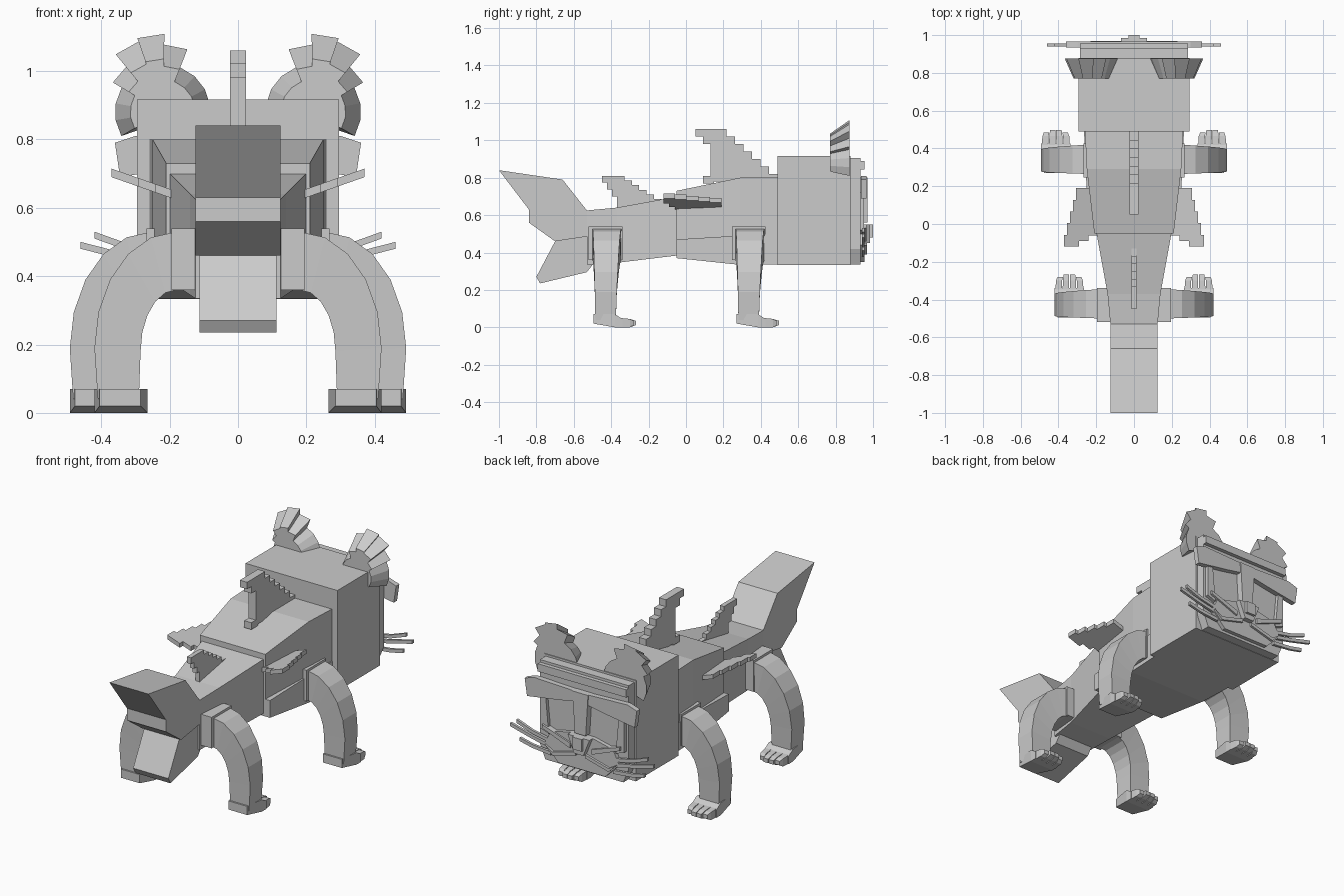
import bpy, bmesh
from math import radians, cos, sin

default_cube = bpy.data.objects.get("Cube")
if default_cube:
    bpy.data.objects.remove(default_cube, do_unlink=True)

grey = bpy.data.materials.new("plain grey")
grey.use_nodes = True
grey.diffuse_color = (.6, .6, .6, 1)
grey.node_tree.nodes["Principled BSDF"].inputs["Base Color"].default_value = grey.diffuse_color


def loft(name, rings):
    """Skin a closed solid through rings of equal point count."""
    bm = bmesh.new()
    loops = [[bm.verts.new(point) for point in ring] for ring in rings]
    for near, far in zip(loops, loops[1:]):
        for i in range(len(near)):
            bm.faces.new((near[i - 1], near[i], far[i], far[i - 1]))
    bm.faces.new(loops[0])
    bm.faces.new(loops[-1])
    bmesh.ops.recalc_face_normals(bm, faces=bm.faces)
    mesh = bpy.data.meshes.new(name)
    bm.to_mesh(mesh)
    bm.free()
    mesh.materials.append(grey)
    bpy.context.collection.objects.link(bpy.data.objects.new(name, mesh))


def across(name, profile, half_width):
    """Extrude a (y, z) profile evenly to both sides of the middle."""
    loft(name, [[(x, y, z) for y, z in profile] for x in (-half_width, half_width)])


def along(name, profile, front, back, sign=1):
    """Extrude an (x, z) profile from front to back, mirrored when sign is negative."""
    loft(name, [[(sign * x, y, z) for x, z in profile] for y in (front, back)])


def corners(left, right, low, high):
    return [(left, low), (right, low), (right, high), (left, high)]


def section(half_width, low, high, y):
    return [(x, y, z) for x, z in corners(-half_width, half_width, low, high)]


def both_halves(profile):
    """Complete a half outline by reflecting it."""
    return profile + [(-x, z) for x, z in reversed(profile)]


def mix(start, end, amount):
    return start + (end - start) * amount


def stairs(start, end, count):
    """Even steps between two points, each going over and then up or down."""
    points = [start]
    for i in range(count):
        u, v = (mix(start[k], end[k], (i + 1) / count) for k in (0, 1))
        points += [(u, points[-1][1]), (u, v)]
    return points


def fan(centre_x, centre_z, teeth, scale):
    """Saw-toothed fan with its longest teeth near the top."""
    points = []
    for tooth in range(teeth):
        angles = [mix(radians(172), radians(-30), (tooth + k) / teeth) for k in (0, 1)]
        peak = max(0, cos(2 * (sum(angles) / 2 - radians(76))))
        radius = scale * (.14 + .09 * peak)
        points += [(centre_x + radius * cos(a), centre_z + radius * sin(a)) for a in angles]
    return points


# Body: a wide rear part in two shells and a narrowing front part
loft("rear_body_upper", [section(.21, .47, .73, -.05), section(.25, .49, .8, .29), section(.26, .5, .8, .5)])
loft("rear_body_lower", [section(.24, .37, .47, -.05), section(.255, .335, .49, .28), section(.265, .335, .5, .5)])
loft("front_body", [section(.2, .385, .7, -.04), section(.14, .345, .64, -.37), section(.125, .335, .625, -.53)])

# Forked tail
across("tail_upper", [(-.5, .49), (-.53, .625), (-.66, .79), (-1, .84), (-.84, .63),
                      (-.84, .56), (-.7, .46)], .125)
across("tail_lower", [(-.48, .36), (-.5, .52), (-.7, .46), (-.8, .27), (-.78, .235), (-.53, .295)], .113)

# Stepped fins on the back
across("dorsal_fin", stairs((.17, 1.06), (.49, .78), 7) + [(.13, .78)] + stairs((.13, .98), (.05, 1.06), 2), .023)
across("dorsal_fin_foot", corners(.09, .15, .77, .81), .023)
across("small_fin", stairs((-.37, .81), (-.13, .66), 6) + [(-.37, .64)] + stairs((-.37, .7), (-.45, .81), 3), .013)

# Head block and face
along("head", corners(-.295, .295, .333, .917), .49, .88)
along("face_plate", both_halves([(.25, .335), (.285, .42), (.285, .905)]), .88, .932)
along("brow_bar", corners(-.285, .285, .845, .89), .93, .955)
along("muzzle", both_halves([(.15, .35), (.24, .44), (.2, .52), (.07, .55)]), .93, .955)
along("nose_bridge", both_halves([(.035, .56), (.05, .8)]), .93, .97)
along("nose", both_halves([(.03, .45), (.07, .55)]), .95, .985)
along("nose_tip", corners(-.03, .03, .48, .55), .98, 1)


def build_face_side(side, sign):
    """Ear, brow, eye rim, cheek and whiskers on one side."""
    ear_ends = ((.77, .68), (.875, 1))
    loft(side + "_ear", [[(sign * x, y, z) for x, z in fan(.22, .88, 10, scale)] for y, scale in ear_ends])
    along(side + "_brow", [(.04, .74), (.15, .72), (.345, .69), (.36, .79), (.3, .81), (.04, .8)], .935, .965, sign)
    along(side + "_eye_rim", [(.215, .5), (.27, .52), (.27, .72), (.235, .72)], .93, .952, sign)
    along(side + "_cheek", [(.07, .46), (.25, .53), (.25, .55), (.07, .49)], .93, .965, sign)
    along(side + "_mouth_line", [(.03, .43), (.18, .39), (.23, .44), (.18, .41), (.03, .45)], .95, .968, sign)
    for whisker, (root, tip, reach) in enumerate(((.47, .53, .42), (.44, .5, .46), (.4, .43, .4))):
        upper = [(.2, root), (.32, mix(root, tip, .4)), (reach, tip)]
        lower = [(x, z - .02) for x, z in reversed(upper)]
        along(f"{side}_whisker_{whisker}", upper + lower, .94, .955, sign)


def build_side_fin(side, sign):
    """Stepped fin that rises away from the body."""
    plan = [(.19, .19)] + stairs((.29, .19), (.37, -.12), 5) + stairs((.34, -.12), (.19, -.03), 3)
    loft(side + "_side_fin", [[(sign * x, y, base + x * .35) for x, y in plan] for base in (.56, .585)])


def build_leg(tag, sign, out, back):
    """Arched leg with its mount, foot and toes; out and back place the pair."""
    def ring(y, left, right, low, high):
        return [(sign * (x + out), y + back, z) for x, z in corners(left, right, low, high)]

    loft(tag + "_mount", [ring(y, .11, .195, .36, .54) for y in (-.52, -.34)])

    # Quarter-ellipse arch ending in a straight shin
    arch = []
    for step in range(6):
        bend = radians(90 - 18 * step)
        arch.append((.18 + .105 * cos(bend), .18 + .18 * sin(bend),
                     .18 + .24 * cos(bend), .19 + .34 * sin(bend), step * .005))
    arch.append((.29, .04, .41, .04, .03))
    loft(tag + "_leg", [[(sign * (x + out), y + back, z) for x, y, z in (
        (inner_x, slim / 2 - .5, inner_z), (outer_x, slim / 2 - .5, outer_z),
        (outer_x, -.345 - slim, outer_z), (inner_x, -.345 - slim, inner_z))]
        for inner_x, inner_z, outer_x, outer_z, slim in arch])

    loft(tag + "_foot", [ring(-.495, .285, .405, .02, .07), ring(-.38, .265, .42, 0, .07),
                         ring(-.34, .265, .42, 0, .045)])
    for toe in range(4):
        left = .267 + toe * .0385
        outer_toe = toe in (0, 3)
        tip = -.28 if outer_toe else -.268
        loft(f"{tag}_toe_{toe}", [
            ring(y, mix(.343, left, spread), mix(.343, left + .034, spread), low, high)
            for y, spread, low, high in ((-.35, 1, 0, .05), (-.3, .95, 0, .045), (tip, .85, .012, .035))])


for side, sign in (("left", 1), ("right", -1)):
    build_face_side(side, sign)
    build_side_fin(side, sign)
    build_leg(side + "_front", sign, 0, 0)
    build_leg(side + "_rear", sign, .072, .765)
